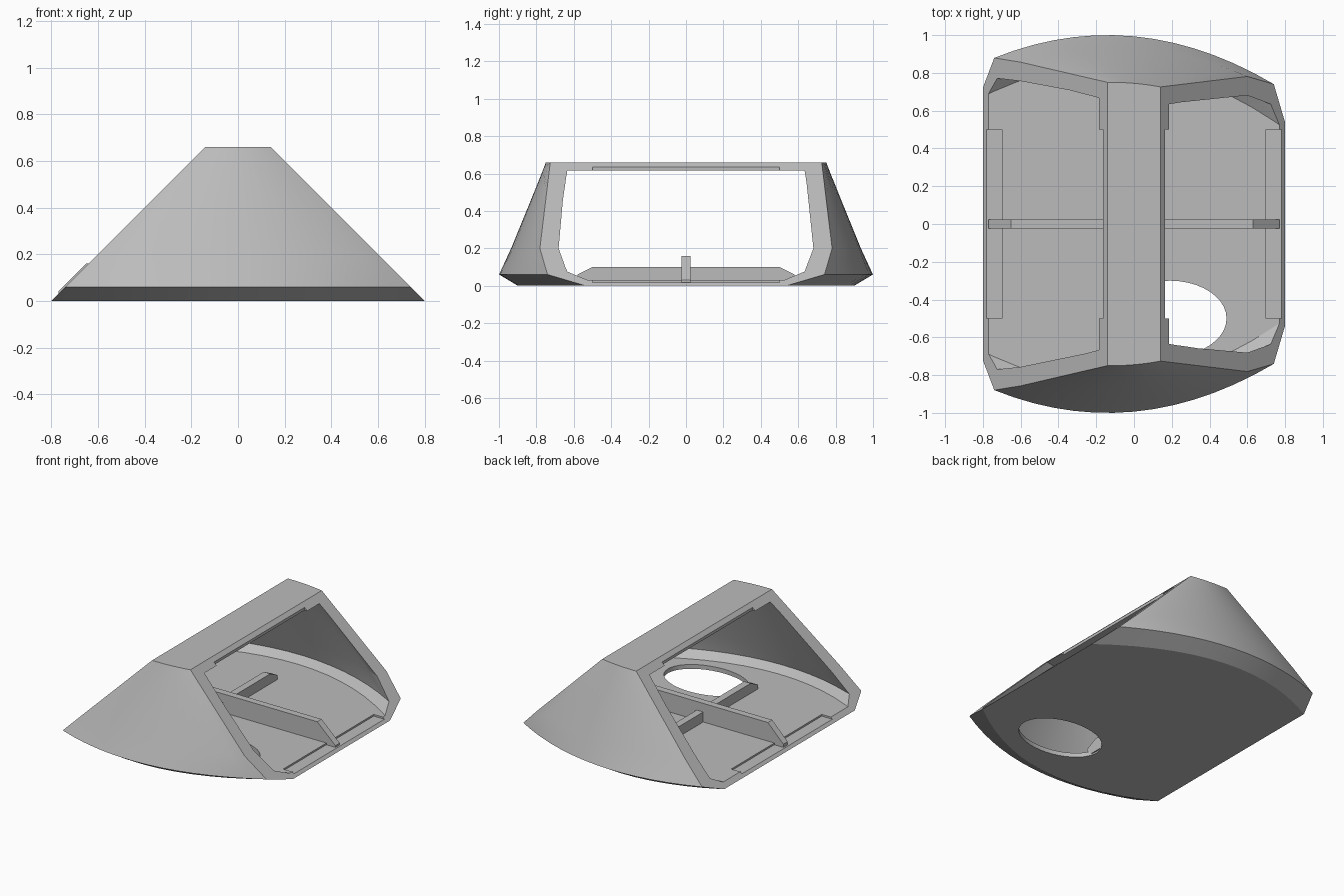
import bpy, bmesh, math

cube = bpy.data.objects.get("Cube")
if cube:
    bpy.data.objects.remove(cube, do_unlink=True)

grey = bpy.data.materials.new("plain grey")
grey.use_nodes = True
COLOR = (0.5, 0.5, 0.5, 1)
grey.diffuse_color = COLOR
grey.node_tree.nodes["Principled BSDF"].inputs["Base Color"].default_value = COLOR


def finish(name, bm):
    bmesh.ops.recalc_face_normals(bm, faces=bm.faces)
    mesh = bpy.data.meshes.new(name)
    bm.to_mesh(mesh)
    bm.free()
    mesh.materials.append(grey)
    obj = bpy.data.objects.new(name, mesh)
    bpy.context.collection.objects.link(obj)
    return obj


def loft(name, layers, inset=0, reach=0, steps=14):
    """Stack bowed outlines; each layer is height, half depth, bow centre, bow."""
    bm = bmesh.new()
    rings = []
    for z, depth, centre, bow in layers:
        half = 0.8 - z + reach
        xs = [-half + 2 * half * i / steps for i in range(steps + 1)]
        side = [(x, depth - inset - bow * (x - centre) ** 2) for x in xs]
        outline = [(x, -y) for x, y in side] + side[::-1]
        rings.append([bm.verts.new((x, y, z)) for x, y in outline])
    for a, b in zip(rings, rings[1:]):
        for i in range(len(a)):
            j = (i + 1) % len(a)
            bm.faces.new((a[i], a[j], b[j], b[i]))
    bm.faces.new(rings[0])
    bm.faces.new(rings[-1])
    return finish(name, bm)


def slab(name, profile, axis, lo, hi):
    """Extrude a profile (along, z) between lo and hi on the given axis."""
    bm = bmesh.new()
    ends = []
    for t in (lo, hi):
        pts = [(t, a, z) if axis == "x" else (a, t, z) for a, z in profile]
        ends.append([bm.verts.new(p) for p in pts])
    for i in range(len(profile)):
        j = (i + 1) % len(profile)
        bm.faces.new((ends[0][i], ends[0][j], ends[1][j], ends[1][i]))
    bm.faces.new(ends[0])
    bm.faces.new(ends[1])
    return finish(name, bm)


def cut(target, cutter):
    mod = target.modifiers.new("cut", "BOOLEAN")
    mod.operation = "DIFFERENCE"
    mod.solver = "EXACT"
    mod.object = cutter
    bpy.context.view_layer.objects.active = target
    bpy.ops.object.modifier_apply(modifier=mod.name)
    bpy.data.objects.remove(cutter, do_unlink=True)


def box_profile(a, b, lo, hi):
    return [(a, lo), (b, lo), (b, hi), (a, hi)]


# Outer shell with bowed front and back walls and slanted open sides
shell = loft("shell", [(0, 0.9, -0.14, 0.41), (0.06, 1, -0.14, 0.335),
                       (0.2, 0.935, -0.1, 0.314), (0.66, 0.75, -0.12, 0.36)])

# Hollow interior, open through both slanted sides
cut(shell, loft("cavity", [(0.03, 0.94, -0.14, 0.38), (0.075, 0.985, -0.14, 0.335),
                           (0.2, 0.935, -0.1, 0.314), (0.615, 0.768, -0.12, 0.36)],
                inset=0.1, reach=0.1))

# Shallow notches along the floor and roof rims
for s in (-1, 1):
    floor = sorted((s * 0.7, s * 0.9))
    roof = sorted((s * 0.165, s * 0.3))
    cut(shell, slab("floor_notch", box_profile(*floor, 0.018, 0.1), "y", -0.5, 0.5))
    cut(shell, slab("roof_notch", box_profile(*roof, 0.5, 0.635), "y", -0.5, 0.5))

# Oval opening in the floor
bm = bmesh.new()
bmesh.ops.create_cone(bm, cap_ends=True, segments=40, radius1=1, radius2=1, depth=1)
bmesh.ops.scale(bm, vec=(0.3, 0.2, 0.16), verts=bm.verts)
bmesh.ops.translate(bm, vec=(0.19, -0.5, 0), verts=bm.verts)
cut(shell, finish("floor_opening", bm))

bpy.ops.object.select_all(action="DESELECT")
shell.select_set(True)
bpy.context.view_layer.objects.active = shell
bpy.ops.object.shade_smooth_by_angle(angle=math.radians(14))

# Crossing ribs on the floor with sloped ends
slab("long_rib", [(-0.77, 0.01), (0.77, 0.01), (0.77, 0.03), (0.63, 0.16),
                  (-0.65, 0.16), (-0.77, 0.04)], "y", -0.024, 0.024)
slab("cross_rib", [(-0.58, 0.01), (0.58, 0.01), (0.58, 0.06), (0.5, 0.1),
                   (-0.5, 0.1), (-0.58, 0.06)], "x", -0.15, -0.1)
